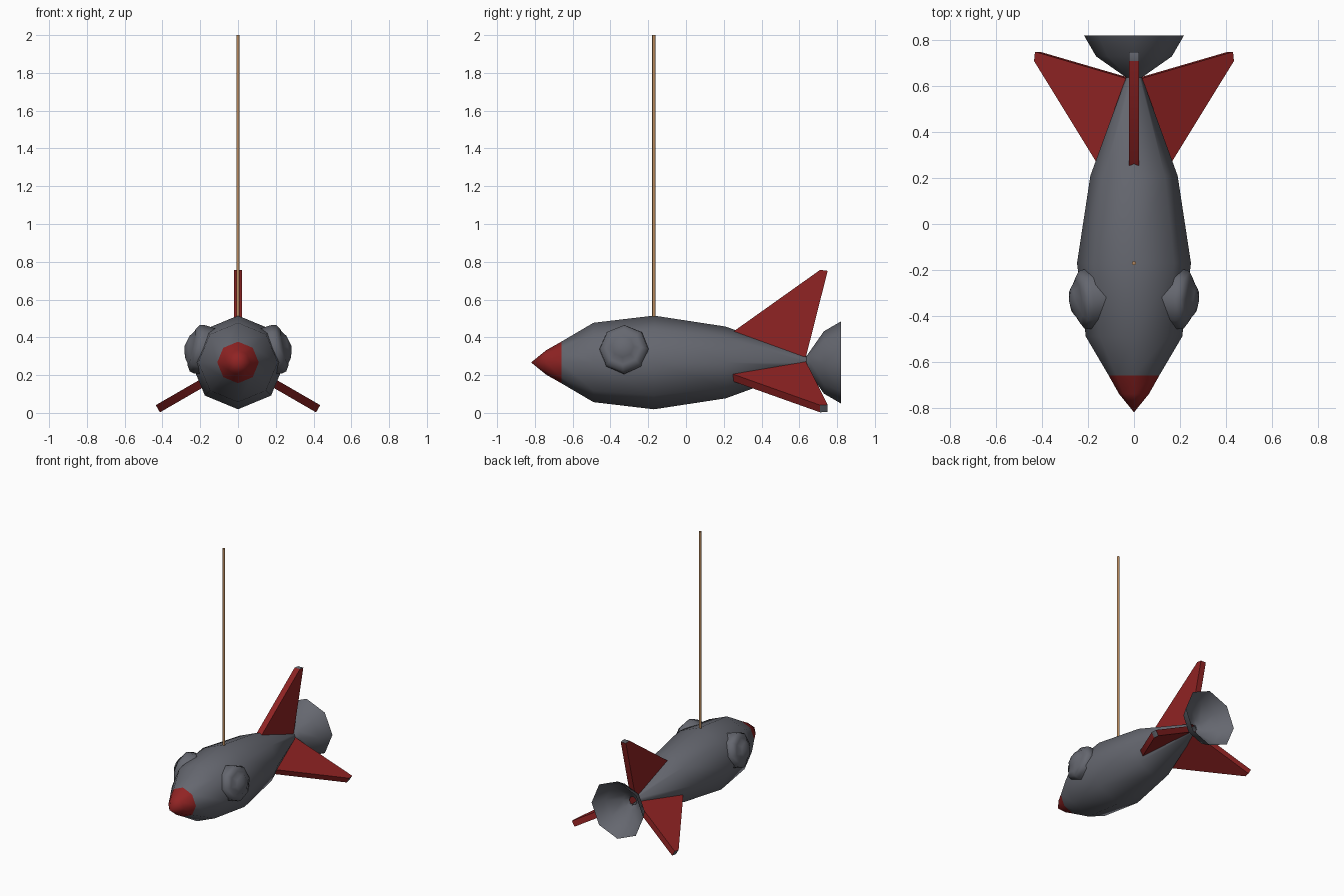
import bpy, bmesh, math
from mathutils import Vector, Matrix

if "Cube" in bpy.data.objects:
    bpy.data.objects.remove(bpy.data.objects["Cube"])


def material(name, rgb):
    m = bpy.data.materials.new(name)
    m.diffuse_color = (*rgb, 1)
    m.use_nodes = True
    m.node_tree.nodes["Principled BSDF"].inputs["Base Color"].default_value = m.diffuse_color
    return m


GREY = material("grey metal", (0.13, 0.136, 0.16))
RED = material("red paint", (0.28, 0.017, 0.017))
TAN = material("tan rope", (0.47, 0.25, 0.11))
CZ = 0.267  # height of the body axis


def finish(bm, name, mats):
    bmesh.ops.recalc_face_normals(bm, faces=bm.faces)
    me = bpy.data.meshes.new(name)
    bm.to_mesh(me)
    bm.free()
    ob = bpy.data.objects.new(name, me)
    bpy.context.collection.objects.link(ob)
    for m in mats:
        me.materials.append(m)
    bpy.ops.object.select_all(action='DESELECT')
    ob.select_set(True)
    bpy.context.view_layer.objects.active = ob
    bpy.ops.object.shade_smooth_by_angle(angle=math.radians(50))
    return ob


def lathe(name, profile, origin, axis, mats, sides=8, rule=None):
    """Spin (distance, radius) points round an axis; radius 0 closes to a point."""
    bm = bmesh.new()
    mat = Matrix.Translation(origin) @ Vector(axis).to_track_quat('Z', 'Y').to_matrix().to_4x4()
    rings = []
    for t, r in profile:
        n = sides if r > 0 else 1
        rings.append([bm.verts.new(mat @ Vector((r * math.cos(math.tau * i / sides),
                                                 r * math.sin(math.tau * i / sides), t)))
                      for i in range(n)])
    for a, b in zip(rings, rings[1:]):
        for i in range(sides):
            j = (i + 1) % sides
            quad = [a[i % len(a)], a[j % len(a)], b[j % len(b)], b[i % len(b)]]
            bm.faces.new(list(dict.fromkeys(quad)))
    if rule:
        for f in bm.faces:
            f.material_index = rule(f.calc_center_median())
    return finish(bm, name, mats)


# Body with red nose
lathe("body", [(-0.82, 0), (-0.74, 0.065), (-0.66, 0.11), (-0.49, 0.21), (-0.17, 0.248),
               (0.21, 0.19), (0.64, 0.034)],
      (0, 0, CZ), (0, 1, 0), [GREY, RED], rule=lambda c: int(c.y < -0.66))

# Open tail nozzle
lathe("tail_nozzle", [(0.635, 0.03), (0.66, 0.065), (0.73, 0.165), (0.82, 0.217)],
      (0, 0, CZ), (0, 1, 0), [GREY])

# Bulging round windows, one on each side
for side, label in ((1, "right"), (-1, "left")):
    lathe("window_" + label,
          [(-0.07, 0.125), (0, 0.131), (0.025, 0.125), (0.042, 0.098), (0.042, 0.09),
           (0.066, 0.058), (0.08, 0)],
          (side * 0.205, -0.328, 0.337), (side, -0.1, 0.22), [GREY])

# Three swept fins with grey end caps
OUTLINE = [(0.25, 0.163), (0.71, 0.49), (0.75, 0.485), (0.635, 0.03), (0.3, 0.08)]
for k, label in enumerate(("top", "right", "left")):
    bm = bmesh.new()
    base = bm.faces.new([bm.verts.new((-0.022, y, r)) for y, r in OUTLINE])
    ext = bmesh.ops.extrude_face_region(bm, geom=[base])
    bmesh.ops.translate(bm, vec=(0.044, 0, 0),
                        verts=[v for v in ext["geom"] if isinstance(v, bmesh.types.BMVert)])
    for f in bm.faces:
        f.material_index = int(f.calc_center_median().z > 0.45)
    bm.transform(Matrix.Translation((0, 0, CZ)) @ Matrix.Rotation(math.radians(120 * k), 4, 'Y'))
    finish(bm, "fin_" + label, [RED, GREY])

# Hanging rope
lathe("rope", [(0.5, 0), (0.5, 0.009), (2.0, 0.009), (2.0, 0)], (0, -0.17, 0), (0, 0, 1), [TAN])
